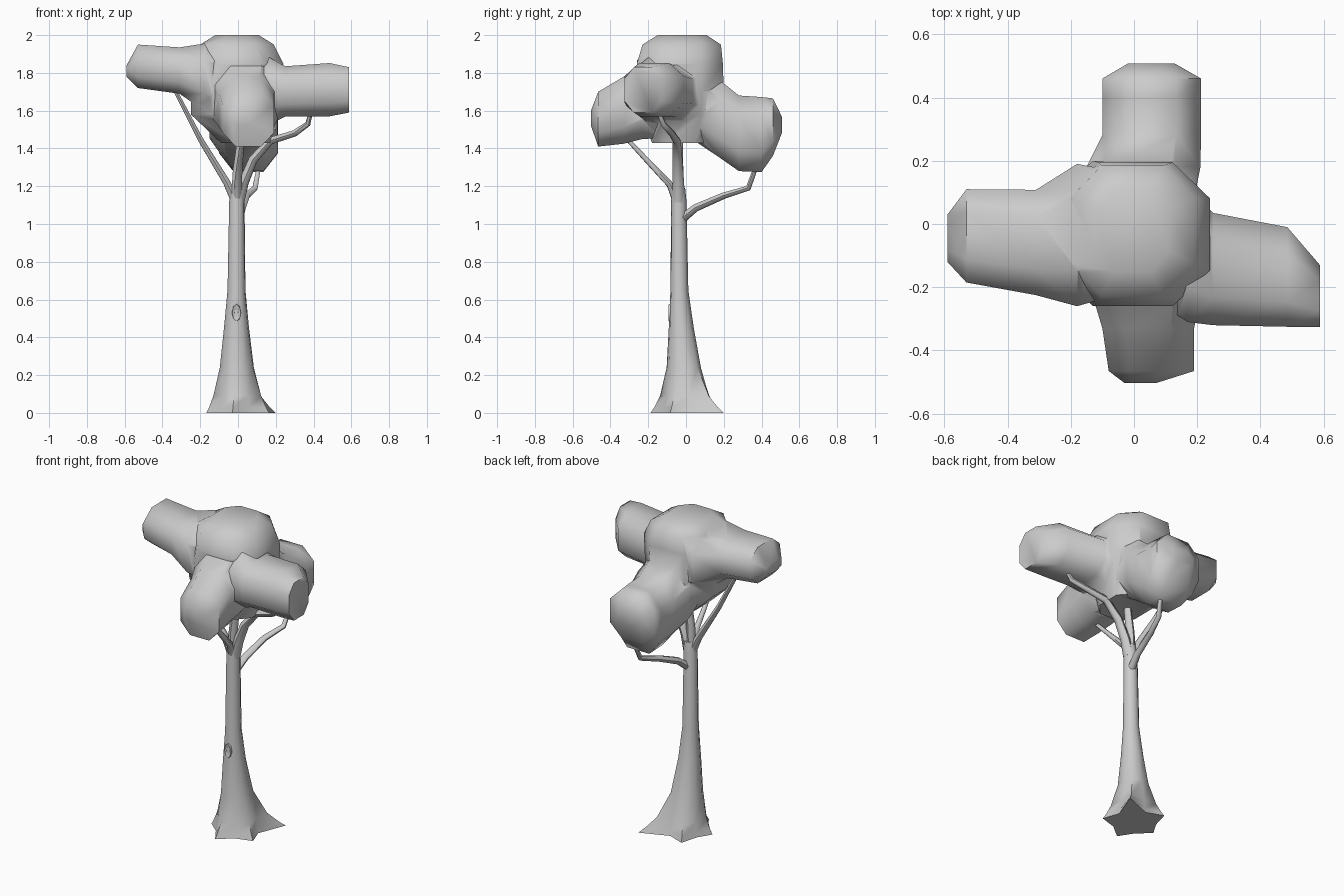
import bpy, bmesh, math
from mathutils import Vector

if "Cube" in bpy.data.objects:
    bpy.data.objects.remove(bpy.data.objects["Cube"])

grey = bpy.data.materials.new("light grey")
grey.diffuse_color = (0.6, 0.6, 0.6, 1)
grey.use_nodes = True
grey.node_tree.nodes["Principled BSDF"].inputs["Base Color"].default_value = grey.diffuse_color


def skin(name, rings, angle=60):
    """Closed surface through a list of equal-sized point rings."""
    bm = bmesh.new()
    vs = [[bm.verts.new(p) for p in r] for r in rings]
    n = len(vs[0])
    for a, b in zip(vs, vs[1:]):
        for i in range(n):
            bm.faces.new((a[i], a[(i + 1) % n], b[(i + 1) % n], b[i]))
    bm.faces.new(vs[0])
    bm.faces.new(vs[-1])
    bmesh.ops.recalc_face_normals(bm, faces=bm.faces)
    me = bpy.data.meshes.new(name)
    bm.to_mesh(me)
    bm.free()
    me.materials.append(grey)
    ob = bpy.data.objects.new(name, me)
    bpy.context.collection.objects.link(ob)
    smooth(ob, angle)
    return ob


def smooth(ob, angle):
    bpy.ops.object.select_all(action='DESELECT')
    ob.select_set(True)
    bpy.context.view_layer.objects.active = ob
    bpy.ops.object.shade_smooth_by_angle(angle=math.radians(angle))


def lobe(name, axis, sections):
    """Sections (pos, u0, u1, v0, v1): chamfered rectangles across an axis."""
    rings = []
    for t, u0, u1, v0, v1 in sections:
        ring = []
        for a, b in ((1, .5), (.5, 1), (-.5, 1), (-1, .5),
                     (-1, -.5), (-.5, -1), (.5, -1), (1, -.5)):
            u = (u0 + u1) / 2 + a * (u1 - u0) / 2
            v = (v0 + v1) / 2 + b * (v1 - v0) / 2
            ring.append({'x': (t, u, v), 'y': (u, t, v), 'z': (u, v, t)}[axis])
        rings.append(ring)
    return skin(name, rings)


def branch(name, path, r0, r1, sides=6):
    """Tapered tube along a path."""
    pts = [Vector(p) for p in path]
    rings = []
    for i, p in enumerate(pts):
        d = pts[min(i + 1, len(pts) - 1)] - pts[max(i - 1, 0)]
        q = d.to_track_quat('Z', 'Y')
        r = r0 + (r1 - r0) * i / (len(pts) - 1)
        rings.append([p + q @ Vector((r * math.cos(k * math.tau / sides),
                                      r * math.sin(k * math.tau / sides), 0))
                      for k in range(sides)])
    return skin(name, rings)


# canopy: central mass with four lobes, merged into one surface
canopy = lobe("canopy", 'z', [
    (1.43, -.09, .17, -.18, .12), (1.58, -.25, .21, -.24, .19),
    (1.70, -.25, .23, -.26, .20), (1.85, -.23, .24, -.26, .195),
    (1.95, -.20, .19, -.23, .185), (2.0, -.12, .11, -.15, .11)])
lobes = [
    lobe("left_lobe", 'x', [
        (-.59, -.12, .03, 1.78, 1.84), (-.53, -.185, .11, 1.72, 1.95),
        (-.31, -.225, .108, 1.69, 1.935), (-.18, -.26, .19, 1.60, 1.955),
        (.03, -.20, .15, 1.55, 1.96)]),
    lobe("right_lobe", 'x', [
        (.588, -.325, -.13, 1.59, 1.83), (.485, -.325, -.01, 1.57, 1.852),
        (.25, -.32, .035, 1.568, 1.835), (.17, -.31, .12, 1.53, 1.88),
        (.0, -.2, .1, 1.5, 1.9)]),
    lobe("front_lobe", 'y', [
        (-.503, -.03, .07, 1.52, 1.60), (-.465, -.08, .19, 1.41, 1.70),
        (-.33, -.10, .19, 1.425, 1.78), (-.23, -.13, .21, 1.45, 1.86),
        (.0, -.15, .17, 1.46, 1.88)]),
    lobe("back_lobe", 'y', [
        (.507, -.02, .13, 1.48, 1.57), (.46, -.10, .212, 1.36, 1.665),
        (.40, -.10, .212, 1.275, 1.672), (.28, -.10, .212, 1.28, 1.68),
        (.18, -.15, .21, 1.35, 1.76), (.03, -.15, .18, 1.45, 1.85)])]
for ob in lobes:
    m = canopy.modifiers.new("merge", 'BOOLEAN')
    m.operation, m.solver, m.object = 'UNION', 'EXACT', ob
    bpy.ops.object.select_all(action='DESELECT')
    bpy.context.view_layer.objects.active = canopy
    canopy.select_set(True)
    bpy.ops.object.modifier_apply(modifier=m.name)
    bpy.data.objects.remove(ob)
smooth(canopy, 60)

# trunk: five root toes at the base, fading into a round shaft
toes = [.28, .19, .17, .19, .185]
rings = []
for z, r, spread, cx, cy in ((0, .13, 1, 0, 0), (.03, .125, .75, 0, 0),
                             (.09, .118, .35, 0, 0), (.24, .09, .06, -.005, -.01),
                             (.45, .067, 0, -.008, -.025), (.65, .048, 0, -.008, -.035),
                             (1.12, .041, 0, -.006, -.038), (1.19, .036, 0, 0, -.04)):
    ring = []
    for k in range(10):
        a = math.radians(45 + 36 * k)
        rad = r + (spread * (toes[k // 2] - .13) if k % 2 == 0 else 0)
        ring.append((cx + rad * math.cos(a), cy + rad * math.sin(a), z))
    rings.append(ring)
skin("trunk", rings)

# knot on the front of the trunk
rings = [[(-.008 + r * .028 * math.cos(k * math.tau / 8), y,
           .53 + r * .055 * math.sin(k * math.tau / 8)) for k in range(8)]
         for r, y in ((1, -.06), (.8, -.092), (.5, -.09), (.3, -.084))]
skin("trunk_knot", rings)

# branches reaching into each lobe
branch("left_branch", [(-.005, -.04, 1.10), (-.06, -.04, 1.22),
                       (-.20, -.045, 1.45), (-.35, -.05, 1.74)], .027, .011)
branch("right_branch", [(.005, -.04, 1.12), (.03, -.04, 1.22), (.08, -.045, 1.34),
                        (.17, -.05, 1.44), (.30, -.075, 1.48), (.37, -.12, 1.53),
                        (.39, -.15, 1.61)], .034, .011)
branch("front_branch", [(-.005, -.045, 1.11), (.0, -.085, 1.21),
                        (.01, -.20, 1.33), (.03, -.34, 1.48)], .025, .011)
branch("middle_branch", [(-.01, -.04, 1.14), (-.005, -.04, 1.28),
                         (.02, -.04, 1.48)], .03, .022)
branch("back_branch", [(0, -.03, 1.02), (.02, .05, 1.085), (.045, .20, 1.15),
                       (.09, .33, 1.19), (.11, .37, 1.30)], .026, .012)
